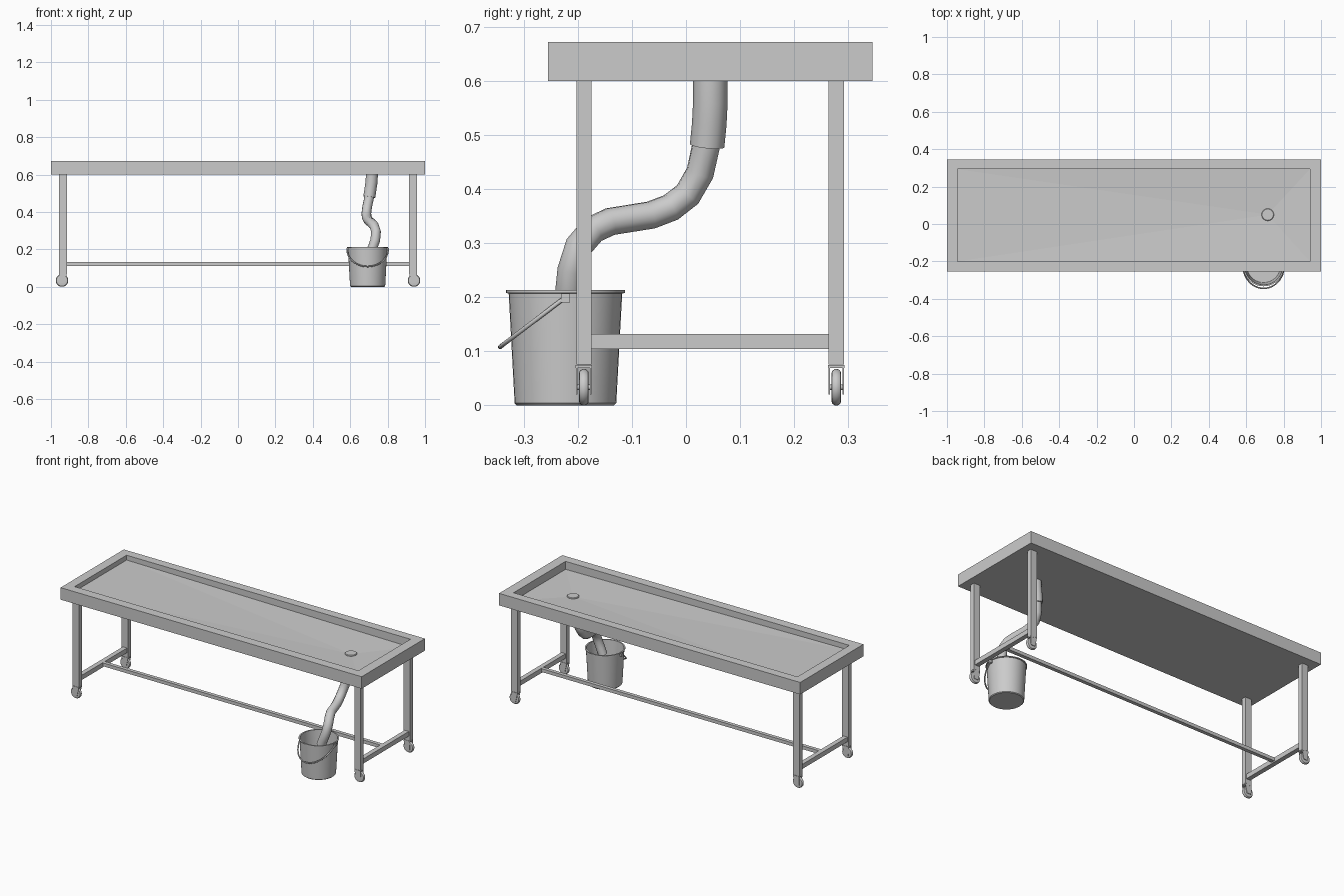
import bpy, bmesh, math
from mathutils import Vector

if "Cube" in bpy.data.objects:
    bpy.data.objects.remove(bpy.data.objects["Cube"])

def make(name, verts, faces, smooth=False):
    me = bpy.data.meshes.new(name)
    me.from_pydata(verts, [], faces)
    bm = bmesh.new()
    bm.from_mesh(me)
    bmesh.ops.recalc_face_normals(bm, faces=bm.faces)
    bm.to_mesh(me)
    bm.free()
    ob = bpy.data.objects.new(name, me)
    bpy.context.collection.objects.link(ob)
    if smooth:
        smooth_edges(ob)
    return ob

def smooth_edges(ob):
    bpy.ops.object.select_all(action='DESELECT')
    ob.select_set(True)
    bpy.context.view_layer.objects.active = ob
    bpy.ops.object.shade_smooth_by_angle(angle=math.radians(35))

def box(name, x, y, z):
    v = [(a, b, c) for c in z for b in y for a in x]
    return make(name, v, [(0, 1, 3, 2), (4, 5, 7, 6), (0, 1, 5, 4),
                          (2, 3, 7, 6), (0, 2, 6, 4), (1, 3, 7, 5)])

def lathe(name, profile, loc, axis='Z', n=32):
    """Revolve a (radius, height) profile, capped at both ends."""
    verts, faces = [], []
    for r, h in profile:
        for i in range(n):
            a = 2 * math.pi * i / n
            p = (r * math.cos(a), r * math.sin(a), h)
            if axis == 'Y':
                p = (p[0], p[2], p[1])
            verts.append(Vector(p) + Vector(loc))
    for k in range(len(profile) - 1):
        for i in range(n):
            j = (i + 1) % n
            faces.append((k*n + i, k*n + j, (k+1)*n + j, (k+1)*n + i))
    faces.append(tuple(range(n)))
    faces.append(tuple(range((len(profile) - 1) * n, len(profile) * n)))
    return make(name, verts, faces, True)

def tube(name, pts, radius):
    cu = bpy.data.curves.new(name, 'CURVE')
    cu.dimensions = '3D'
    cu.bevel_depth = radius
    cu.bevel_resolution = 4
    cu.use_fill_caps = True
    sp = cu.splines.new('POLY')
    sp.points.add(len(pts) - 1)
    for p, co in zip(sp.points, pts):
        p.co = (*co, 1)
    ob = bpy.data.objects.new(name, cu)
    bpy.context.collection.objects.link(ob)
    bpy.ops.object.select_all(action='DESELECT')
    ob.select_set(True)
    bpy.context.view_layer.objects.active = ob
    bpy.ops.object.convert(target='MESH')
    smooth_edges(bpy.context.object)

# table top: solid tray whose floor slopes to the drain point
def ring(x0, x1, y0, y1, z0, z1):
    return [(x0, y0, z0), (x1, y0, z1), (x1, y1, z1), (x0, y1, z0)]
OUT = (-1, 1, -0.255, 0.345)
INN = (-0.945, 0.94, -0.2, 0.293)
v = ring(*OUT, 0.6, 0.6) + ring(*OUT, 0.672, 0.672) + ring(*INN, 0.672, 0.672) \
    + ring(*INN, 0.643, 0.624) + [(0.715, 0.05, 0.616)]
f = [(0, 1, 2, 3)]
for i in range(4):
    j = (i + 1) % 4
    f += [(k + i, k + j, k + 4 + j, k + 4 + i) for k in (0, 4, 8)]
    f.append((12 + i, 12 + j, 16))
make("tray_top", v, f)
lathe("drain_cover", [(0.033, 0.608), (0.033, 0.62), (0.03, 0.623)], (0.715, 0.05, 0))

# legs with caster wheels, one frame at each end
for s, side in ((-1, "left"), (1, "right")):
    for y, row in ((-0.189, "front"), (0.278, "back")):
        tag = f"{side}_{row}"
        cx = s * 0.936
        box("leg_" + tag, (cx - 0.021, cx + 0.021), (y - 0.014, y + 0.014), (0.076, 0.6))
        box("caster_plate_" + tag, (cx - 0.021, cx + 0.021), (y - 0.015, y + 0.015), (0.069, 0.075))
        w = s * 0.941
        for d in (-1, 1):
            # tapered fork plate reaching down to the axle
            prof = [(cx - 0.021, 0.072), (cx + 0.021, 0.072), (w + 0.014, 0.02), (w - 0.014, 0.02)]
            ya, yb = y + d * 0.0145, y + d * 0.0115
            make("caster_fork_" + tag, [(a, ya, b) for a, b in prof] + [(a, yb, b) for a, b in prof],
                 [(0, 1, 2, 3), (4, 5, 6, 7)] +
                 [(i, (i+1) % 4, (i+1) % 4 + 4, i + 4) for i in range(4)])
        lathe("caster_wheel_" + tag, [(0.024, -0.009), (0.03, -0.008), (0.0335, -0.003),
              (0.0335, 0.003), (0.03, 0.008), (0.024, 0.009)], (w, y, 0.0335), 'Y', 24)
        lathe("caster_axle_" + tag, [(0.005, -0.0145), (0.005, 0.0145)], (w, y, 0.0335), 'Y', 12)
    box("end_bar_" + side, (s * 0.936 - 0.014, s * 0.936 + 0.014), (-0.175, 0.264), (0.104, 0.132))
box("long_bar", (-0.922, 0.922), (0.034, 0.056), (0.111, 0.131))

# drain pipe and bent hose
tube("drain_pipe", [(0.716, 0.045, 0.602), (0.714, 0.045, 0.56),
                    (0.708, 0.043, 0.52), (0.702, 0.039, 0.48)], 0.032)
tube("hose", [(0.706, 0.042, 0.51), (0.702, 0.037, 0.48), (0.691, 0.026, 0.43),
              (0.686, 0.003, 0.39), (0.69, -0.028, 0.366), (0.699, -0.065, 0.352),
              (0.715, -0.14, 0.34), (0.728, -0.172, 0.325), (0.738, -0.198, 0.295),
              (0.734, -0.212, 0.25), (0.72, -0.216, 0.21), (0.705, -0.218, 0.17)], 0.026)

# open bucket with rim
BX, BY = 0.693, -0.223
lathe("bucket", [(0.09, 0), (0.094, 0.004), (0.105, 0.207), (0.11, 0.208), (0.11, 0.213),
                 (0.102, 0.213), (0.09, 0.006)], (BX, BY, 0), n=40)

# swinging handle hanging to the front, with pivots
tube("bucket_handle", [(BX + 0.11 * math.cos(a), BY - 0.121 * math.sin(a), 0.2 - 0.092 * math.sin(a))
                       for a in (math.pi * i / 24 for i in range(25))], 0.004)
for s in (-1, 1):
    box("handle_pivot", (BX + s * 0.108 - 0.006, BX + s * 0.108 + 0.006),
        (BY - 0.008, BY + 0.008), (0.19, 0.207))
